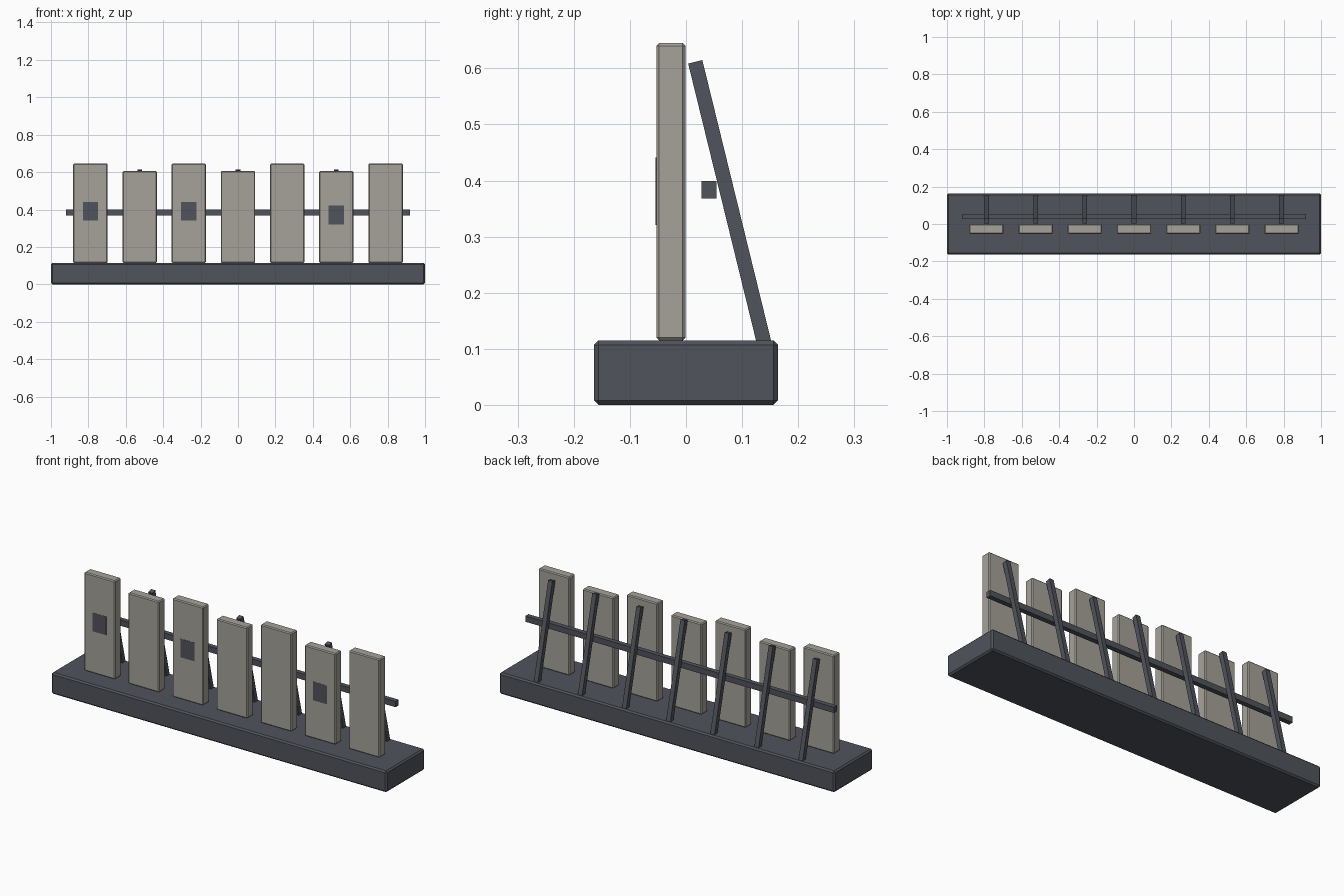
import bpy
from math import atan2, hypot

if "Cube" in bpy.data.objects:
    bpy.data.objects.remove(bpy.data.objects["Cube"], do_unlink=True)


def material(name, rgb):
    mat = bpy.data.materials.new(name)
    mat.use_nodes = True
    mat.diffuse_color = (*rgb, 1)
    mat.node_tree.nodes["Principled BSDF"].inputs["Base Color"].default_value = (*rgb, 1)
    return mat


slate = material("dark slate", (0.08, 0.088, 0.105))
stone = material("warm grey", (0.38, 0.362, 0.32))


def box(name, size, centre, mat, bevel=0, tilt=0):
    bpy.ops.mesh.primitive_cube_add(size=1, location=centre)
    obj = bpy.context.object
    obj.name = name
    obj.scale = size
    bpy.ops.object.transform_apply(location=False, rotation=False, scale=True)
    obj.rotation_euler.x = tilt
    obj.data.materials.append(mat)
    if bevel:
        mod = obj.modifiers.new("chamfer", 'BEVEL')
        mod.width = bevel
        mod.segments = 1
    return obj


# Plinth and the long rail behind the panels
BASE_TOP = 0.115
box("base", (2, 0.328, BASE_TOP), (0, 0, BASE_TOP / 2), slate, bevel=0.008)
box("rear_rail", (1.84, 0.026, 0.031), (0, 0.041, 0.3835), slate)

# Strut axis in the side plane: foot sunk in the base, head behind the panel
foot_y, foot_z = 0.145, 0.087
head_y, head_z = 0.0165, 0.6115
strut_length = hypot(head_y - foot_y, head_z - foot_z)
strut_tilt = atan2(foot_y - head_y, head_z - foot_z)

# Seven panels of alternating height, each with a leaning strut
for i in range(7):
    x = (i - 3) * 0.263
    height = 0.53 if i % 2 == 0 else 0.49
    mid_z = BASE_TOP + height / 2
    box(f"panel_{i + 1}", (0.184, 0.052, height), (x, -0.027, mid_z), stone, bevel=0.005)
    box(f"strut_{i + 1}", (0.025, 0.026, strut_length),
        (x, (foot_y + head_y) / 2, (foot_z + head_z) / 2), slate, tilt=strut_tilt)
    # Thin dark patch on the face of some panels
    if i in (0, 2, 5):
        box(f"patch_{i + 1}", (0.082, 0.004, 0.1), (x, -0.052, mid_z + 0.011), slate)
